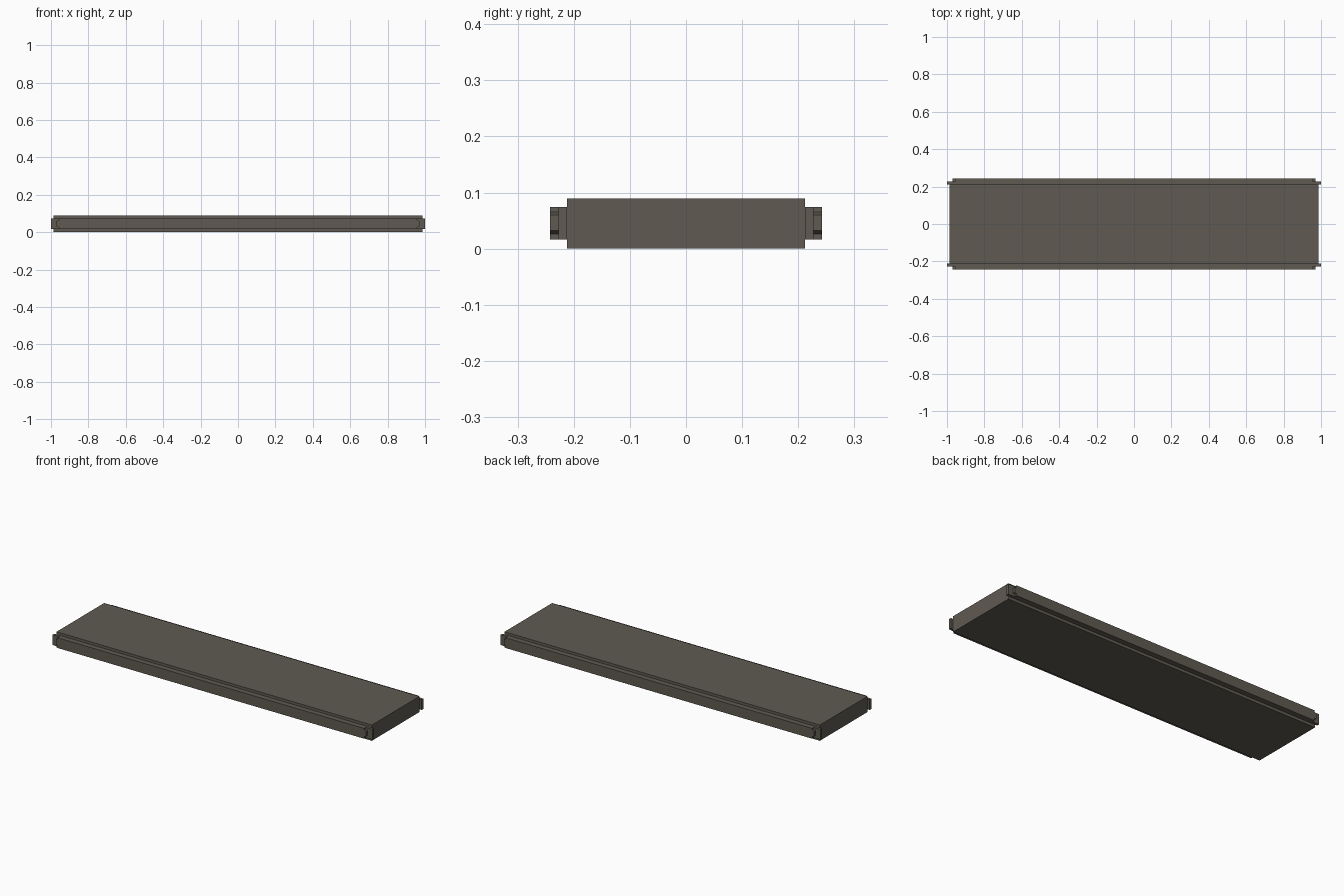
import bpy
import bmesh

if "Cube" in bpy.data.objects:
    bpy.data.objects.remove(bpy.data.objects["Cube"])

mat = bpy.data.materials.new("warm dark grey")
mat.diffuse_color = (0.115, 0.104, 0.085, 1.0)
mat.use_nodes = True
mat.node_tree.nodes["Principled BSDF"].inputs["Base Color"].default_value = mat.diffuse_color


def extrude_outline(name, outline, y0, y1):
    """Extrude an x-z outline from y0 to y1."""
    bm = bmesh.new()
    face = bm.faces.new([bm.verts.new((x, y0, z)) for x, z in outline])
    res = bmesh.ops.extrude_face_region(bm, geom=[face])
    verts = [v for v in res["geom"] if isinstance(v, bmesh.types.BMVert)]
    bmesh.ops.translate(bm, verts=verts, vec=(0, y1 - y0, 0))
    bmesh.ops.recalc_face_normals(bm, faces=bm.faces[:])
    mesh = bpy.data.meshes.new(name)
    bm.to_mesh(mesh)
    bm.free()
    mesh.materials.append(mat)
    obj = bpy.data.objects.new(name, mesh)
    bpy.context.collection.objects.link(obj)
    return obj


def rect(hx, z0, z1):
    return [(-hx, z0), (hx, z0), (hx, z1), (-hx, z1)]


# Main flat slab
extrude_outline("slab", rect(0.986, 0.0, 0.089), -0.2125, 0.2125)

# Outer rail outline: each end has a tapered tongue at mid height
right_end = [(0.958, 0.016), (0.958, 0.026), (0.970, 0.032),
             (0.970, 0.060), (0.958, 0.065), (0.958, 0.074)]
rail = right_end + [(-x, z) for x, z in reversed(right_end)]

# Stepped rails along both long sides
for side, s in (("front", -1), ("back", 1)):
    extrude_outline(side + "_backing_plate", rect(1.0, 0.016, 0.074), s * 0.2125, s * 0.2275)
    extrude_outline(side + "_rail", rail, s * 0.2275, s * 0.2425)
